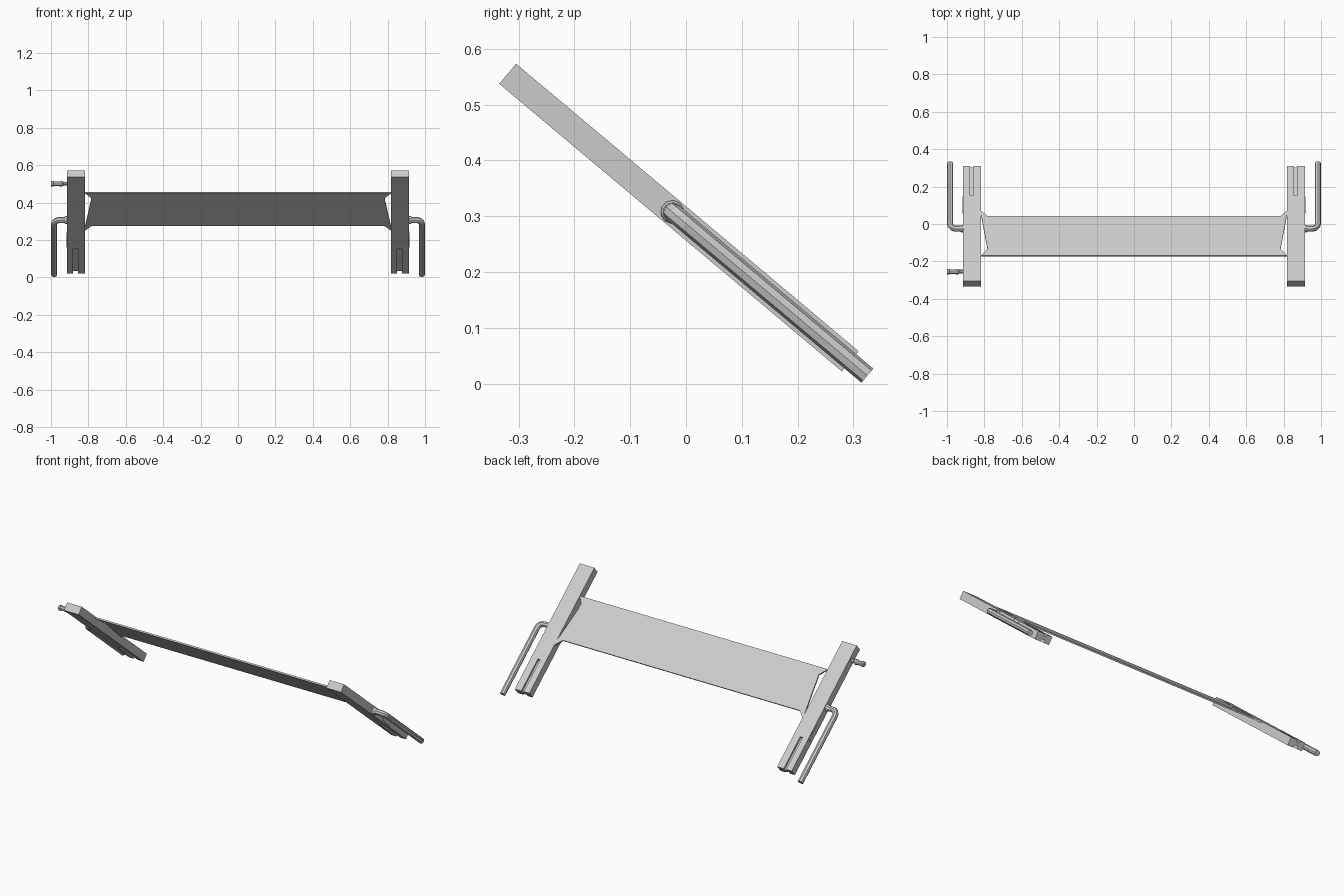
import bpy, bmesh
from math import radians, sin, cos, pi
from mathutils import Matrix

if "Cube" in bpy.data.objects:
    bpy.data.objects.remove(bpy.data.objects["Cube"])

# Everything is modelled flat (x, v along the arms, w = thickness), then tilted
TILT = Matrix.Translation((0, 0, 0.287)) @ Matrix.Rotation(radians(-40), 4, 'X')
HALF = 0.0235            # half thickness of the arms
IN, OUT = 0.818, 0.914   # inner and outer sides of the arms


def add(name, data):
    ob = bpy.data.objects.new(name, data)
    bpy.context.collection.objects.link(ob)
    ob.matrix_world = TILT
    return ob


def prism(name, outline, w0, w1):
    bm = bmesh.new()
    face = bm.faces.new([bm.verts.new((x, v, w0)) for x, v in outline])
    ext = bmesh.ops.extrude_face_region(bm, geom=[face])
    top = [g for g in ext['geom'] if isinstance(g, bmesh.types.BMVert)]
    bmesh.ops.translate(bm, verts=top, vec=(0, 0, w1 - w0))
    bmesh.ops.recalc_face_normals(bm, faces=bm.faces)
    me = bpy.data.meshes.new(name)
    bm.to_mesh(me)
    bm.free()
    return add(name, me)


def box(name, x0, x1, v0, v1, w0, w1):
    return prism(name, [(x0, v0), (x1, v0), (x1, v1), (x0, v1)], w0, w1)


def lathe_x(name, profile, v, sides=8):
    """Turned part along x; profile is (x, radius) pairs."""
    bm = bmesh.new()
    rings = [[bm.verts.new((x, v + r * cos(2 * pi * (i + .5) / sides),
                            r * sin(2 * pi * (i + .5) / sides)))
              for i in range(sides)] for x, r in profile]
    for a, b in zip(rings, rings[1:]):
        for i in range(sides):
            j = (i + 1) % sides
            bm.faces.new((a[i], a[j], b[j], b[i]))
    bm.faces.new(rings[0])
    bm.faces.new(rings[-1])
    bmesh.ops.recalc_face_normals(bm, faces=bm.faces)
    me = bpy.data.meshes.new(name)
    bm.to_mesh(me)
    bm.free()
    return add(name, me)


def rod(name, pts, radius):
    cu = bpy.data.curves.new(name, 'CURVE')
    cu.dimensions = '3D'
    cu.bevel_depth = radius
    cu.bevel_resolution = 2
    cu.use_fill_caps = True
    sp = cu.splines.new('POLY')
    sp.points.add(len(pts) - 1)
    for p, co in zip(sp.points, pts):
        p.co = (*co, 1)
    sp.use_smooth = False
    return add(name, cu)


# Thin cross plate, flush with the arm tops, with flared corners
right = [(IN + 0.004, -0.238), (IN, -0.236), (0.783, -0.193)]
low = [(0.783, 0.036), (IN, 0.074), (IN + 0.004, 0.076)]
half = low[::-1] + [(-x, v) for x, v in low]
half += [(-x, v) for x, v in right[::-1]] + right
prism("cross_plate", half, HALF - 0.009, HALF)

for side, s in (("left", -1), ("right", 1)):
    # Arm with a groove on both faces of its lower end
    x0, x1 = sorted((s * IN, s * OUT))
    mid = x0 + 0.045
    arm = box(f"{side}_arm", x0, x1, -0.417, 0.384, -HALF, HALF)
    for face, wid, w0, w1 in (("top", 0.008, 0.011, 0.06), ("bottom", 0.013, -0.06, -0.008)):
        cut = box(f"{side}_{face}_groove_cutter", mid - wid, mid + wid, 0.18, 0.42, w0, w1)
        cut.hide_render = True
        cut.display_type = 'WIRE'
        mod = arm.modifiers.new(f"{face}_groove", 'BOOLEAN')
        mod.operation = 'DIFFERENCE'
        mod.solver = 'EXACT'
        mod.object = cut

    # Small pad on the outer side
    p0, p1 = sorted((s * (OUT - 0.005), s * (OUT + 0.003)))
    box(f"{side}_side_pad", p0, p1, 0.085, 0.18, -0.016, 0.016)

    # Bent handle rod and its collar
    hv, hx, bend = -0.032, 0.983, 0.032
    path = [(s * (OUT - 0.01), hv, 0)]
    for i in range(5):
        a = i * pi / 8
        path.append((s * (hx - bend + bend * sin(a)), hv + bend - bend * cos(a), 0))
    path.append((s * hx, 0.424, 0))
    rod(f"{side}_handle", path, 0.0165)
    lathe_x(f"{side}_handle_collar",
            [(s * (OUT - 0.01), 0.021), (s * 0.922, 0.021), (s * 0.928, 0.017)], hv, 10)

# Knob on the left arm only
lathe_x("knob", [(-0.905, 0.011), (-0.934, 0.011), (-0.940, 0.016), (-0.952, 0.016),
                 (-0.958, 0.013), (-0.982, 0.013), (-0.986, 0.016), (-1.0, 0.015)], -0.333)
